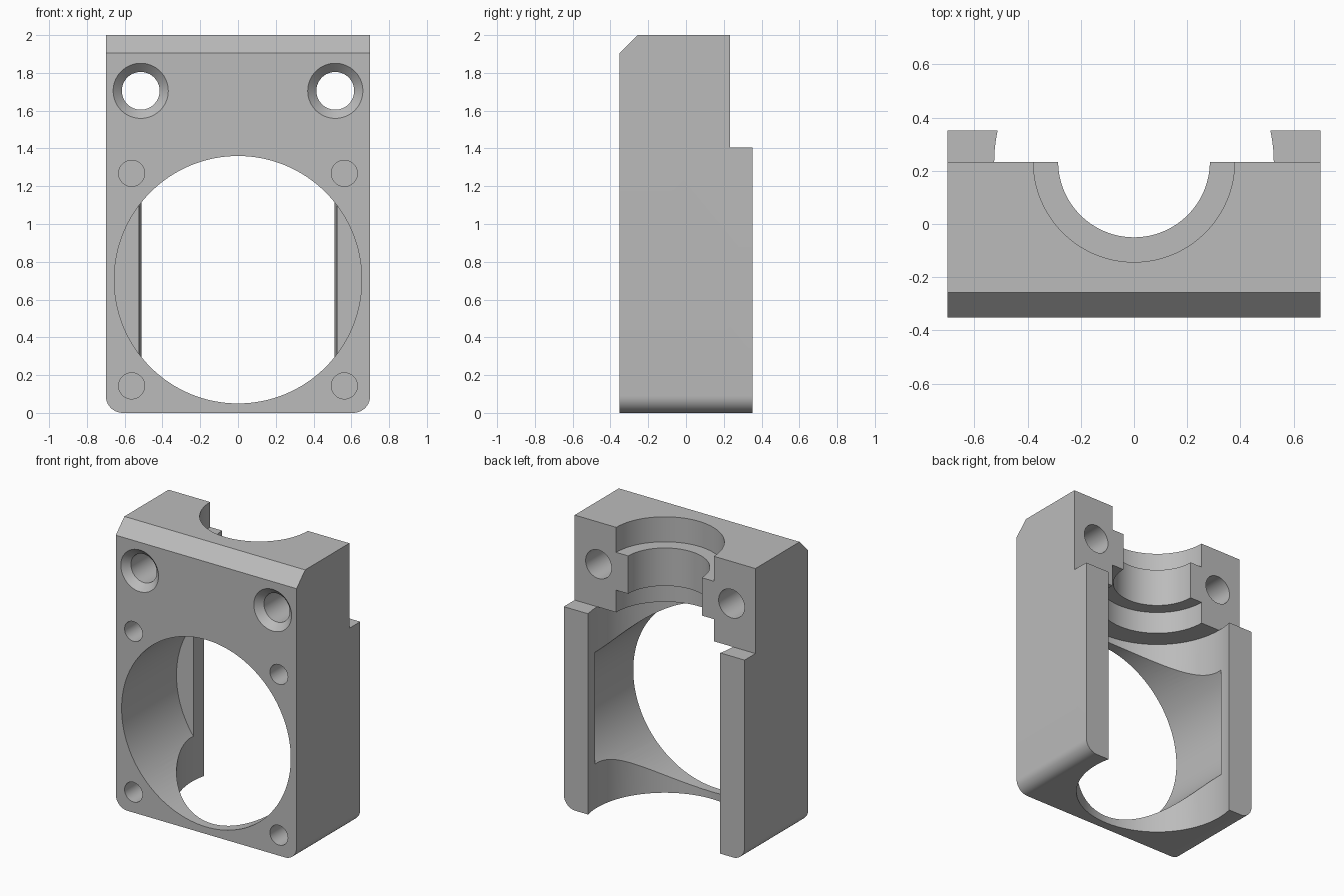
import bpy, bmesh
from math import pi, radians
from mathutils import Matrix, Vector

if "Cube" in bpy.data.objects:
    bpy.data.objects.remove(bpy.data.objects["Cube"], do_unlink=True)

HALF_W, HALF_D, STEP_Y, STEP_Z = 0.7, 0.352, 0.232, 1.405
CHAMFER, CORNER = 0.095, 0.09

grey = bpy.data.materials.new("plain grey")
grey.use_nodes = True
COLOUR = (0.5, 0.5, 0.5, 1)
grey.diffuse_color = COLOUR
grey.node_tree.nodes["Principled BSDF"].inputs["Base Color"].default_value = COLOUR


def to_object(name, bm):
    bmesh.ops.recalc_face_normals(bm, faces=bm.faces)
    mesh = bpy.data.meshes.new(name)
    bm.to_mesh(mesh)
    bm.free()
    mesh.materials.append(grey)
    obj = bpy.data.objects.new(name, mesh)
    bpy.context.collection.objects.link(obj)
    return obj


def turned(name, profile, matrix, steps=64):
    """Solid of revolution about local z from (radius, height) points."""
    bm = bmesh.new()
    verts = [bm.verts.new((r, 0, h)) for r, h in profile]
    edges = [bm.edges.new(pair) for pair in zip(verts, verts[1:])]
    bmesh.ops.spin(bm, geom=verts + edges, cent=(0, 0, 0), axis=(0, 0, 1),
                   angle=2 * pi, steps=steps)
    bmesh.ops.remove_doubles(bm, verts=bm.verts, dist=1e-5)
    bmesh.ops.holes_fill(bm, edges=[e for e in bm.edges if e.is_boundary], sides=0)
    bm.transform(matrix)
    return to_object(name, bm)


def from_front(x, z):
    """Local z runs from the front face towards the back."""
    return Matrix.Translation((x, -HALF_D, z)) @ Matrix.Rotation(-pi / 2, 4, 'X')


# Body: stepped, chamfered side profile swept across the width
side = [(-HALF_D, 0), (HALF_D, 0), (HALF_D, STEP_Z), (STEP_Y, STEP_Z),
        (STEP_Y, 2), (CHAMFER - HALF_D, 2), (-HALF_D, 2 - CHAMFER)]
bm = bmesh.new()
face = bm.faces.new([bm.verts.new((-HALF_W, y, z)) for y, z in side])
swept = bmesh.ops.extrude_face_region(bm, geom=[face])
bmesh.ops.translate(bm, vec=(2 * HALF_W, 0, 0),
                    verts=[v for v in swept["geom"] if isinstance(v, bmesh.types.BMVert)])
# Rounded lower corners
lower = [e for e in bm.edges if all(v.co.z < 0.01 for v in e.verts)
         and abs(e.verts[0].co.x - e.verts[1].co.x) < 0.01]
bmesh.ops.bevel(bm, geom=lower, offset=CORNER, segments=10, profile=0.5, affect='EDGES')
body = to_object("mount_body", bm)

# Vertical bore with a collar near the top, open to the back
collar = [(0.525, -0.1), (0.525, STEP_Z), (0.378, STEP_Z), (0.378, 1.56),
          (0.285, 1.56), (0.285, 1.825), (0.378, 1.825), (0.378, 2.1)]
cutters = [turned("bore_cutter", collar, Matrix.Translation((0, 0.235, 0)), 128)]

# Large round opening in the front
cutters.append(turned("opening_cutter", [(0.655, -0.1), (0.655, 0.607)],
                      from_front(0, 0.705), 128))

# Countersunk through holes and blind screw holes on each side
for s in (-1, 1):
    sink = [(0.156, -0.01), (0.1, 0.046), (0.1, 0.8)]
    cutters.append(turned("bolt_cutter", sink, from_front(s * 0.515, 1.705)))
    for z in (0.143, 1.268):
        cutters.append(turned("screw_cutter", [(0.069, -0.1), (0.069, 0.28)],
                              from_front(s * 0.563, z), 48))

for cutter in cutters:
    mod = body.modifiers.new(cutter.name, 'BOOLEAN')
    mod.operation, mod.solver, mod.object = 'DIFFERENCE', 'EXACT', cutter

# Bake the cuts and drop the cutters
bpy.context.view_layer.update()
evaluated = body.evaluated_get(bpy.context.evaluated_depsgraph_get())
body_mesh = bpy.data.meshes.new_from_object(evaluated)
body.modifiers.clear()
body.data = body_mesh
for cutter in cutters:
    bpy.data.objects.remove(cutter, do_unlink=True)

bpy.ops.object.select_all(action='DESELECT')
body.select_set(True)
bpy.context.view_layer.objects.active = body
bpy.ops.object.shade_smooth_by_angle(angle=radians(30))
